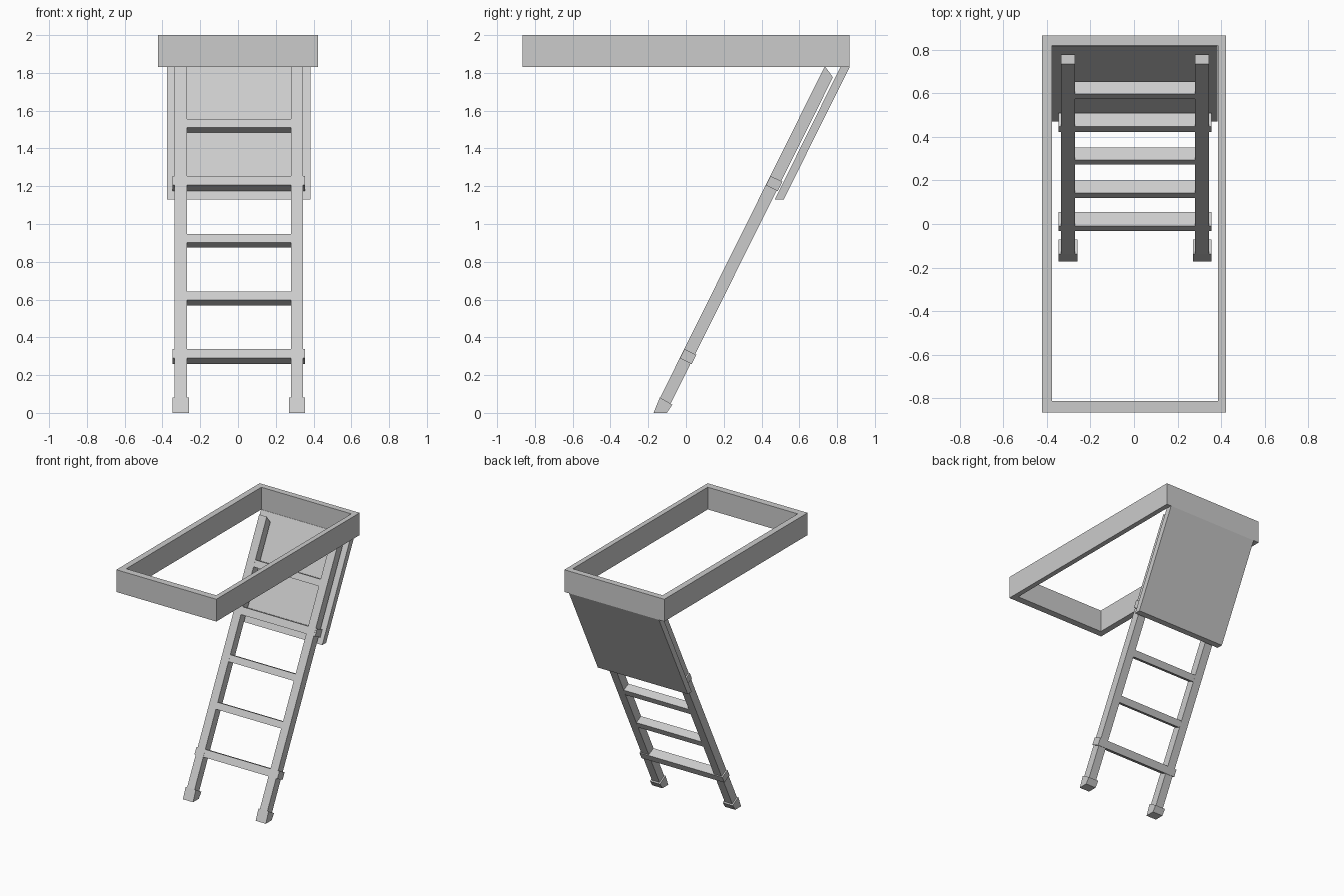
import bpy, bmesh
from mathutils import Vector

if "Cube" in bpy.data.objects:
    bpy.data.objects.remove(bpy.data.objects["Cube"])

CX = 0.005                       # ladder and opening sit slightly off centre
U = Vector((0.445, 0.8955))      # (y, z) direction up the ladder
V = Vector((0.8955, -0.445))     # (y, z) direction through the ladder, front to back
SLOPE = 0.497


def front_y(z):
    return 0.735 - SLOPE * (1.835 - z)


def mesh_object(name, bm):
    bmesh.ops.recalc_face_normals(bm, faces=bm.faces[:])
    me = bpy.data.meshes.new(name)
    bm.to_mesh(me)
    bm.free()
    ob = bpy.data.objects.new(name, me)
    bpy.context.collection.objects.link(ob)
    return ob


def prism(name, profile, x0, x1):
    """Side profile (y, z) extruded along x."""
    bm = bmesh.new()
    face = bm.faces.new([bm.verts.new((x0, y, z)) for y, z in profile])
    ext = bmesh.ops.extrude_face_region(bm, geom=[face])
    bmesh.ops.translate(bm, vec=(x1 - x0, 0, 0),
                        verts=[g for g in ext["geom"] if isinstance(g, bmesh.types.BMVert)])
    return mesh_object(name, bm)


# Ceiling frame: open rectangular ring
bm = bmesh.new()
outer = [(-0.423, -0.866), (0.423, -0.866), (0.423, 0.866), (-0.423, 0.866)]
inner = [(-0.376, -0.813), (0.385, -0.813), (0.385, 0.819), (-0.376, 0.819)]
rings = [[bm.verts.new((x, y, z)) for x, y in pts]
         for pts, z in ((outer, 1.83), (outer, 2.0), (inner, 2.0), (inner, 1.83))]
for a, b in zip(rings, rings[1:] + rings[:1]):
    for i in range(4):
        j = (i + 1) % 4
        bm.faces.new((a[i], a[j], b[j], b[i]))
mesh_object("ceiling_frame", bm)

# Hatch panel hanging behind the ladder
prism("hatch_panel", [(0.817, 1.83), (0.866, 1.83), (0.517, 1.129), (0.470, 1.129)],
      -0.377, 0.384)

# Side rails and feet
base = Vector((front_y(0.075), 0.075))
rail = [(0.735, 1.835), (0.778, 1.777), base + V * 0.064, base]
foot = [(-0.172, 0), (-0.101, 0), (-0.072, 0.043), (-0.1385, 0.082)]
for side, s in (("left", -1), ("right", 1)):
    prism(side + "_rail", rail, CX + s * 0.276, CX + s * 0.340)
    prism(side + "_foot", foot, CX + s * 0.265, CX + s * 0.351)

# Treads: the first and fourth run through the rails
for i, top in enumerate((0.339, 0.642, 0.948, 1.255, 1.557)):
    through = i in (0, 3)
    half, depth, height = (0.351, 0.070, 0.055) if through else (0.277, 0.063, 0.050)
    p = Vector((front_y(top), top)) + V * 0.0005
    prism(f"tread_{i + 1}", [p, p + V * depth, p + V * depth - U * height, p - U * height],
          CX - half, CX + half)
